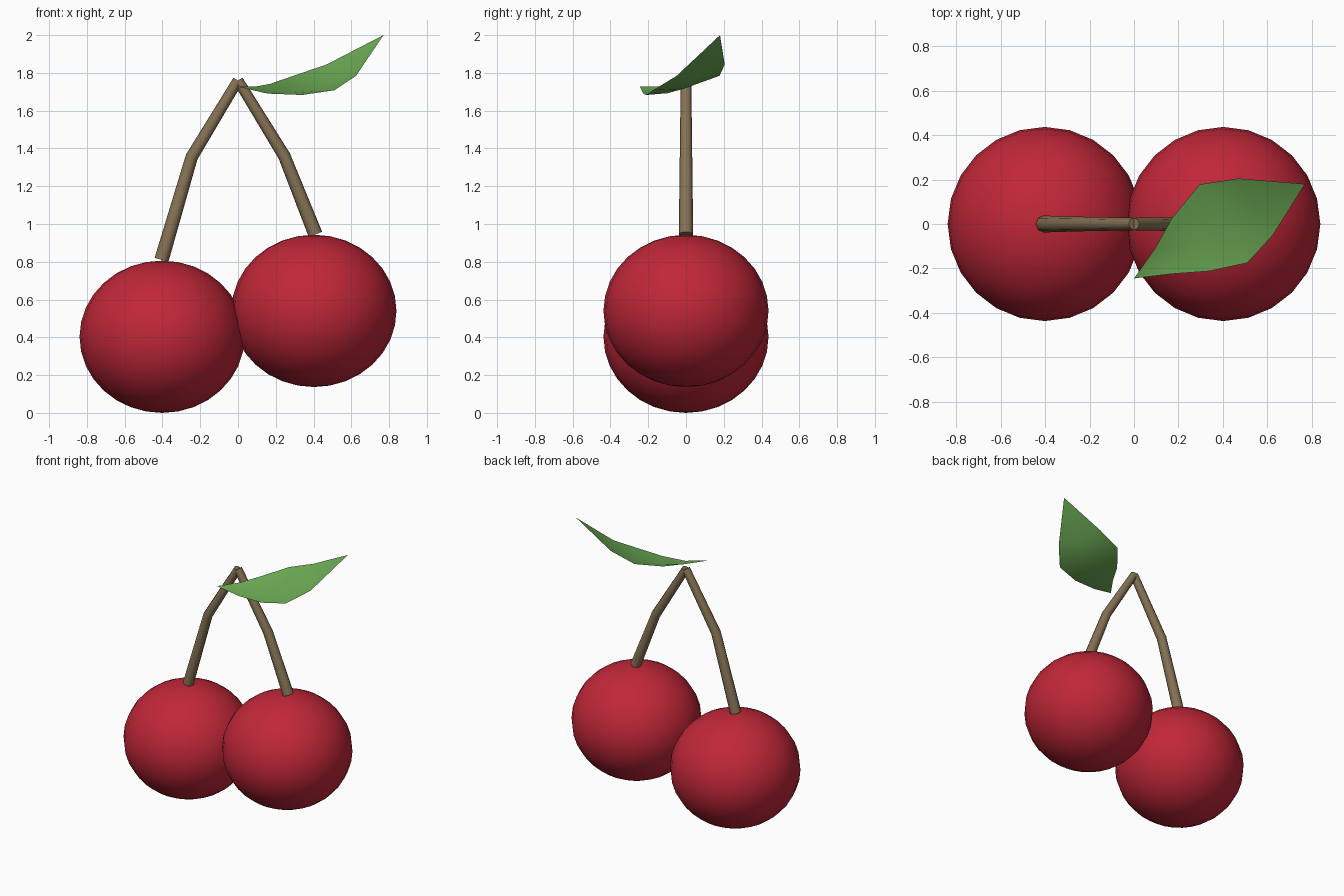
import bpy
from math import radians

if "Cube" in bpy.data.objects:
    bpy.data.objects.remove(bpy.data.objects["Cube"])


def material(name, color):
    m = bpy.data.materials.new(name)
    m.diffuse_color = (*color, 1)
    m.use_nodes = True
    m.node_tree.nodes["Principled BSDF"].inputs["Base Color"].default_value = m.diffuse_color
    return m


red = material("cherry_red", (0.53, 0.02, 0.04))
brown = material("stem_brown", (0.24, 0.17, 0.09))
green = material("leaf_green", (0.15, 0.40, 0.09))


def finish(ob, mat, angle):
    bpy.ops.object.select_all(action='DESELECT')
    ob.select_set(True)
    bpy.context.view_layer.objects.active = ob
    if ob.type == 'CURVE':
        bpy.ops.object.convert(target='MESH')
        ob = bpy.context.object
    ob.data.materials.clear()
    ob.data.materials.append(mat)
    bpy.ops.object.shade_smooth_by_angle(angle=radians(angle))


def cherry(name, x, z):
    bpy.ops.mesh.primitive_uv_sphere_add(segments=24, ring_count=16, radius=1, location=(x, 0, z))
    ob = bpy.context.object
    ob.name = name
    ob.scale = (0.437, 0.437, 0.403)
    bpy.ops.object.transform_apply(location=False, rotation=False, scale=True)
    finish(ob, red, 60)


def stem(name, points):
    cu = bpy.data.curves.new(name, 'CURVE')
    cu.dimensions = '3D'
    cu.bevel_depth = 1
    cu.bevel_resolution = 2
    cu.use_fill_caps = True
    sp = cu.splines.new('POLY')
    sp.points.add(len(points) - 1)
    for p, (x, z, r) in zip(sp.points, points):
        p.co = (x, 0, z, 1)
        p.radius = r
    ob = bpy.data.objects.new(name, cu)
    bpy.context.collection.objects.link(ob)
    finish(ob, brown, 50)


# Fruit
cherry("left_cherry", -0.402, 0.403)
cherry("right_cherry", 0.402, 0.54)

# Bent, tapering stems that meet at the top
stem("left_stem", [(-0.405, 0.81, 0.038), (-0.245, 1.355, 0.033), (0, 1.76, 0.028)])
stem("right_stem", [(0.41, 0.945, 0.038), (0.245, 1.36, 0.033), (0, 1.76, 0.028)])

# Cupped leaf: rows of far edge, midrib, near edge between base and tip
rows = [
    [(0.095, -0.11, 1.728), (0.135, -0.165, 1.695), (0.165, -0.225, 1.69)],
    [(0.17, 0.025, 1.742), (0.255, -0.1, 1.692), (0.34, -0.212, 1.683)],
    [(0.295, 0.178, 1.785), (0.41, -0.015, 1.715), (0.51, -0.175, 1.708)],
    [(0.47, 0.205, 1.845), (0.555, 0.062, 1.785), (0.625, -0.05, 1.784)],
]
verts = [p for row in rows for p in row] + [(0, -0.245, 1.727), (0.77, 0.18, 2.0)]
base, tip = 12, 13
faces = []
for c in range(2):
    faces.append((base, c + 1, c))
    for r in range(3):
        a = r * 3 + c
        faces.append((a, a + 1, a + 4, a + 3))
    faces.append((9 + c, 10 + c, tip))
me = bpy.data.meshes.new("leaf")
me.from_pydata(verts, [], faces)
leaf = bpy.data.objects.new("leaf", me)
bpy.context.collection.objects.link(leaf)
finish(leaf, green, 60)
